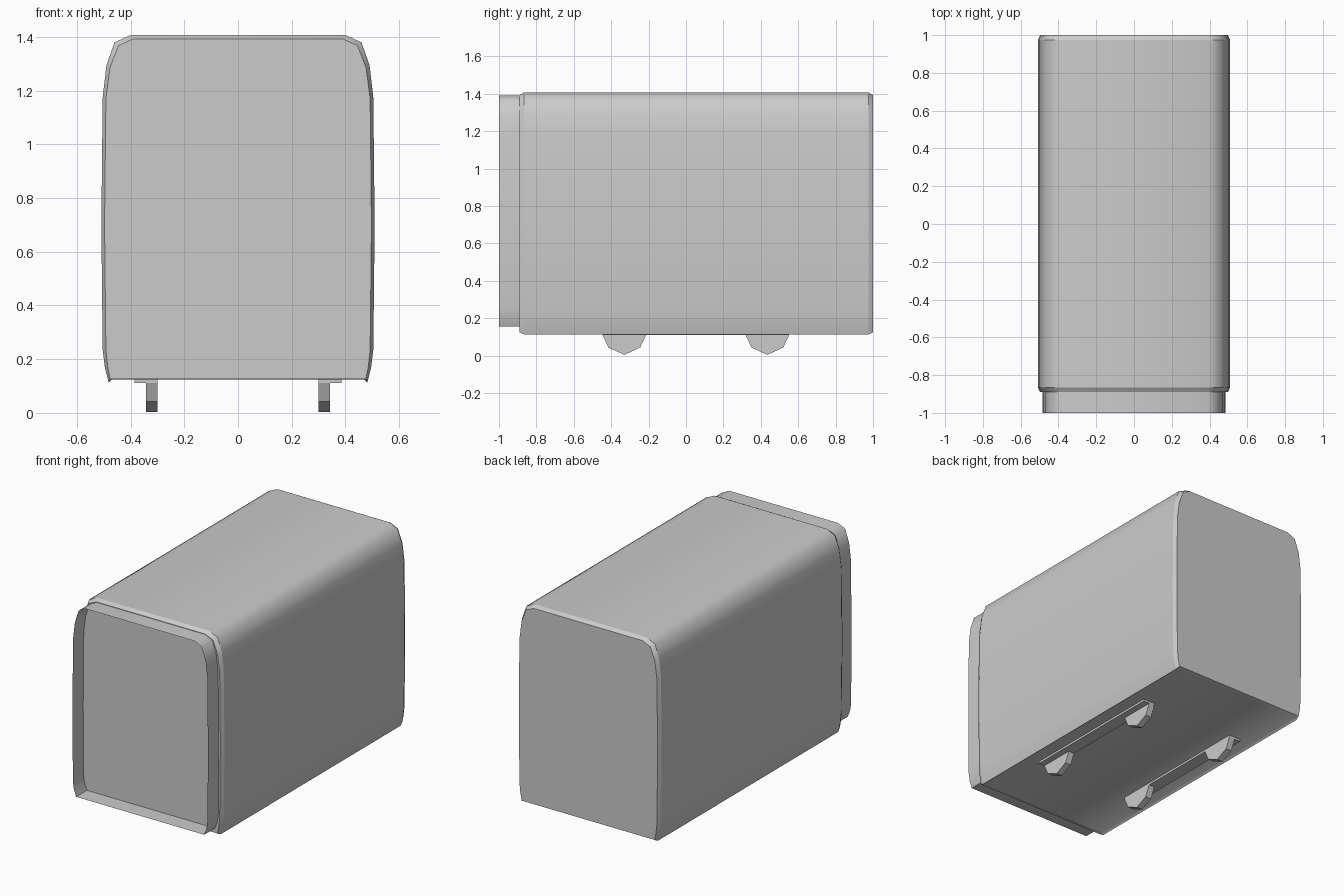
import bpy, bmesh, math

cube = bpy.data.objects.get("Cube")
if cube:
    bpy.data.objects.remove(cube)

grey = bpy.data.materials.new("plain_grey")
grey.use_nodes = True
colour = (0.6, 0.6, 0.6, 1)
grey.diffuse_color = colour
grey.node_tree.nodes["Principled BSDF"].inputs["Base Color"].default_value = colour


def loft(name, rings, caps=True, smooth_angle=50):
    """Bridge matching closed rings of points; ring seams stay crisp."""
    bm = bmesh.new()
    loops = [[bm.verts.new(p) for p in ring] for ring in rings]
    n = len(loops[0])
    for a, b in zip(loops, loops[1:]):
        for i in range(n):
            j = (i + 1) % n
            bm.faces.new((a[i], a[j], b[j], b[i]))
    if caps:
        bm.faces.new(loops[0])
        bm.faces.new(loops[-1])
    bmesh.ops.recalc_face_normals(bm, faces=bm.faces)
    for f in bm.faces:
        f.smooth = len(f.verts) == 4
    for e in bm.edges:
        seam = any(e.verts[0] in l and e.verts[1] in l for l in loops)
        sharp = len(e.link_faces) == 2 and e.calc_face_angle(0) > math.radians(smooth_angle)
        e.smooth = not (seam or sharp)
    mesh = bpy.data.meshes.new(name)
    bm.to_mesh(mesh)
    bm.free()
    mesh.materials.append(grey)
    obj = bpy.data.objects.new(name, mesh)
    bpy.context.collection.objects.link(obj)
    return obj


def section(half, y):
    """Mirror a half outline (x, z) into a closed ring at depth y."""
    return ([(x, y, z) for x, z in half] +
            [(-x, y, z) for x, z in reversed(half)])


# Body: bulged sides, rounded top corners, small lips under the side walls
body = [(0.40, 1.407), (0.46, 1.38), (0.49, 1.295), (0.504, 1.175),
        (0.509, 0.7), (0.504, 0.235), (0.496, 0.17), (0.482, 0.113), (0.47, 0.125)]
end = [(0.39, 1.393), (0.445, 1.368), (0.477, 1.285), (0.492, 1.17),
       (0.497, 0.7), (0.492, 0.235), (0.485, 0.17), (0.476, 0.125), (0.47, 0.126)]
loft("body", [section(end, -0.89), section(body, -0.865),
              section(body, 0.975), section(end, 1.0)])

# Open thin collar around the recessed front panel
collar = [(0.39, 1.39), (0.44, 1.365), (0.468, 1.28), (0.481, 1.17),
          (0.485, 0.7), (0.482, 0.25), (0.475, 0.2), (0.458, 0.155)]
loft("front_collar", [section(collar, -1.0), section(collar, -0.885)], caps=False)

# Mounting rails and faceted feet under the floor
foot = [(-0.117, 0.126), (-0.117, 0.112), (-0.085, 0.043), (0, 0.004),
        (0.085, 0.043), (0.117, 0.112), (0.117, 0.126)]
for side, s in (("left", 1), ("right", -1)):
    rail = [(0.30, 0.111), (0.385, 0.111), (0.385, 0.127), (0.30, 0.127)]
    loft(side + "_rail", [[(s * x, y, z) for x, z in rail] for y in (-0.447, 0.552)])
    for place, cy in (("front", -0.33), ("back", 0.435)):
        loft(f"{place}_{side}_foot",
             [[(s * x, cy + y, z) for y, z in foot] for x in (0.30, 0.342)], smooth_angle=20)
